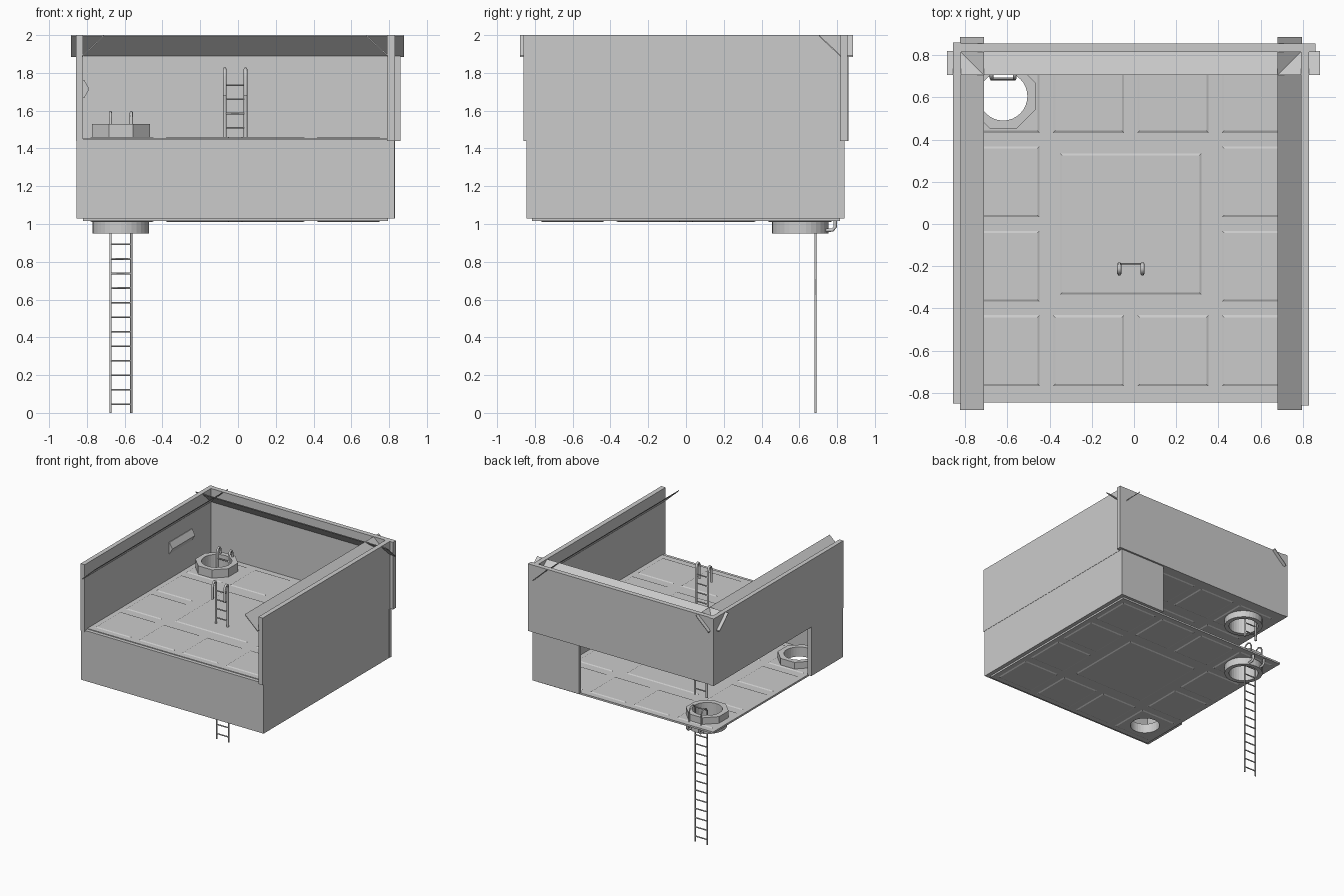
import bpy, bmesh, math

if "Cube" in bpy.data.objects:
    bpy.data.objects.remove(bpy.data.objects["Cube"])

HX, HY = -0.62, 0.605          # hatch centre
PITCH, CX = 0.40, -0.015       # floor panel grid


def make(name, bm):
    bmesh.ops.recalc_face_normals(bm, faces=bm.faces)
    me = bpy.data.meshes.new(name)
    bm.to_mesh(me)
    bm.free()
    ob = bpy.data.objects.new(name, me)
    bpy.context.collection.objects.link(ob)
    return ob


def add_frustum(bm, x0, x1, y0, y1, z0, z1, inset=0.0):
    v = []
    for z, i in ((z0, 0), (z1, inset)):
        v.append([bm.verts.new(p) for p in ((x0 + i, y0 + i, z), (x1 - i, y0 + i, z),
                                            (x1 - i, y1 - i, z), (x0 + i, y1 - i, z))])
    bm.faces.new(v[0])
    bm.faces.new(v[1])
    for k in range(4):
        j = (k + 1) % 4
        bm.faces.new((v[0][k], v[0][j], v[1][j], v[1][k]))


def box(name, *b):
    bm = bmesh.new()
    add_frustum(bm, *b)
    return make(name, bm)


def cut_hole(ob, x, y, r):
    bpy.ops.mesh.primitive_cylinder_add(vertices=32, radius=r, depth=4, location=(x, y, 1))
    cutter = bpy.context.object
    mod = ob.modifiers.new("hole", 'BOOLEAN')
    mod.operation, mod.object, mod.solver = 'DIFFERENCE', cutter, 'EXACT'
    bpy.context.view_layer.objects.active = ob
    bpy.ops.object.modifier_apply(modifier=mod.name)
    bpy.data.objects.remove(cutter)


def ring(name, x, y, z0, z1, outer, inner, octagon):
    bm = bmesh.new()
    n, loops = 32, []
    for i in range(n):
        a = 2 * math.pi * i / n
        off = (a + math.pi / 8) % (math.pi / 4) - math.pi / 8
        ro = outer / math.cos(off) if octagon else outer
        loops.append([bm.verts.new((x + r * math.cos(a), y + r * math.sin(a), z))
                      for r, z in ((ro, z0), (ro, z1), (inner, z1), (inner, z0))])
    for i in range(n):
        a, b = loops[i], loops[(i + 1) % n]
        for k in range(4):
            bm.faces.new((a[k], b[k], b[(k + 1) % 4], a[(k + 1) % 4]))
    return make(name, bm)


def tube(name, paths, r):
    cu = bpy.data.curves.new(name, 'CURVE')
    cu.dimensions, cu.bevel_depth, cu.bevel_resolution = '3D', r, 1
    cu.use_fill_caps = True
    for pts in paths:
        s = cu.splines.new('POLY')
        s.points.add(len(pts) - 1)
        for p, c in zip(s.points, pts):
            p.co = (*c, 1)
    ob = bpy.data.objects.new(name, cu)
    bpy.context.collection.objects.link(ob)
    bpy.ops.object.select_all(action='DESELECT')
    ob.select_set(True)
    bpy.context.view_layer.objects.active = ob
    bpy.ops.object.convert(target='MESH')


def ladder(name, x, y, z0, z1, first, step, r, hook):
    # rails end in a hook that folds over in y and comes back down
    xs = (x - 0.055, x + 0.055)
    rails = []
    for rx in xs:
        path = [(rx, y, z0), (rx, y, z1 - 0.03)]
        if hook:
            path += [(rx, y + hook * 0.2, z1 - 0.008), (rx, y + hook * 0.5, z1),
                     (rx, y + hook * 0.85, z1 - 0.012), (rx, y + hook, z1 - 0.04),
                     (rx, y + hook, z1 - 0.14)]
        rails.append(path)
    tube(name + "_rails", rails, r)
    rungs, z = [], first
    while z < z1 - 0.02:
        rungs.append([(xs[0], y, z), (xs[1], y, z)])
        z += step
    tube(name + "_rungs", rungs, 0.005)


# floors with bevelled panels on both faces
for name, z0, z1 in (("lower_floor", 1.015, 1.03), ("upper_floor", 1.44, 1.456)):
    parts = [(CX + (i - 1.5) * PITCH, (j - 1.5) * PITCH, 0.168)
             for i in range(4) for j in range(4) if i in (0, 3) or j in (0, 3)]
    parts.append((CX, 0, 0.335))
    floor = box(name, -0.82, 0.795, -0.815, 0.815, z0, z1)
    holes = [(HX, HY)] + ([(HX, -HY)] if name == "lower_floor" else [])
    for hx, hy in holes:
        cut_hole(floor, hx, hy, 0.115)
    for side, a, b in (("top", z1, z1 + 0.005), ("bottom", z0, z0 - 0.005)):
        bm = bmesh.new()
        for px, py, h in parts:
            add_frustum(bm, px - h, px + h, py - h, py + h, a, b, 0.01)
        panels = make(name + "_panels_" + side, bm)
        for hx, hy in holes:
            cut_hole(panels, hx, hy, 0.115)

# lower walls, open at the back left corner
box("lower_front_wall", -0.82, 0.79, -0.845, -0.81, 1.03, 1.45)
box("lower_right_wall", 0.79, 0.828, -0.845, 0.81, 1.03, 1.44)
box("lower_back_wall", 0.40, 0.83, 0.81, 0.84, 1.03, 1.44)
box("lower_left_wall", -0.855, -0.82, -0.845, -0.43, 1.03, 1.44)

# upper walls, open at the front
box("upper_left_wall", -0.857, -0.82, -0.85, 0.86, 1.44, 2.0)
box("upper_right_wall", 0.79, 0.83, -0.86, 0.82, 1.44, 2.0)
box("upper_back_wall", -0.82, 0.86, 0.815, 0.855, 1.44, 2.0)


# slanted ledges, high on the inner edge
def ledge(name, along_x, lo, hi, low_edge, high_edge):
    bm = bmesh.new()
    prof = ((low_edge, 1.885), (high_edge, 1.992), (high_edge, 2.0), (low_edge, 1.893))
    ends = [[bm.verts.new((t, p, z) if along_x else (p, t, z)) for p, z in prof]
            for t in (lo, hi)]
    for e in ends:
        bm.faces.new(e)
    for k in range(4):
        j = (k + 1) % 4
        bm.faces.new((ends[0][k], ends[0][j], ends[1][j], ends[1][k]))
    make(name, bm)


ledge("left_ledge", False, -0.88, 0.885, -0.825, -0.71)
ledge("right_ledge", False, -0.88, 0.885, 0.795, 0.68)
ledge("back_ledge", True, -0.885, 0.88, 0.82, 0.705)

# faceted bar set into the left wall
bpy.ops.mesh.primitive_cylinder_add(vertices=6, radius=0.055, depth=0.30,
                                    location=(-0.842, 0.41, 1.715),
                                    rotation=(math.pi / 2, math.pi / 2, 0))
bar = bpy.context.object
bar.name = "wall_bar"
bpy.ops.object.transform_apply(location=True, rotation=True)
for v in bar.data.vertices:
    v.co.x = max(v.co.x, -0.85)

# hatch collars
ring("upper_hatch_collar", HX, HY, 1.45, 1.53, 0.153, 0.115, True)
ring("upper_hatch_skirt", HX, HY, 1.38, 1.445, 0.15, 0.115, False)
ring("lower_hatch_collar", HX, HY, 1.025, 1.09, 0.153, 0.115, True)
ring("lower_hatch_skirt", HX, HY, 0.95, 1.02, 0.15, 0.115, False)
ring("second_hatch_collar", HX, -HY, 1.02, 1.09, 0.153, 0.115, True)

# ladders
ladder("ground_ladder", HX, 0.685, 0.0, 1.15, 0.045, 0.077, 0.006, 0.08)
ladder("room_ladder", HX, 0.69, 1.23, 1.59, 1.28, 0.075, 0.009, 0.045)
ladder("roof_ladder", -0.015, -0.19, 1.46, 1.82, 1.51, 0.075, 0.010, -0.045)

# grips behind the lower skirt
tube("skirt_grips", [[(HX + s, 0.73, 0.967), (HX + s, 0.775, 0.967), (HX + s, 0.79, 0.985),
                      (HX + s, 0.79, 1.015)] for s in (-0.055, 0.055)], 0.01)
